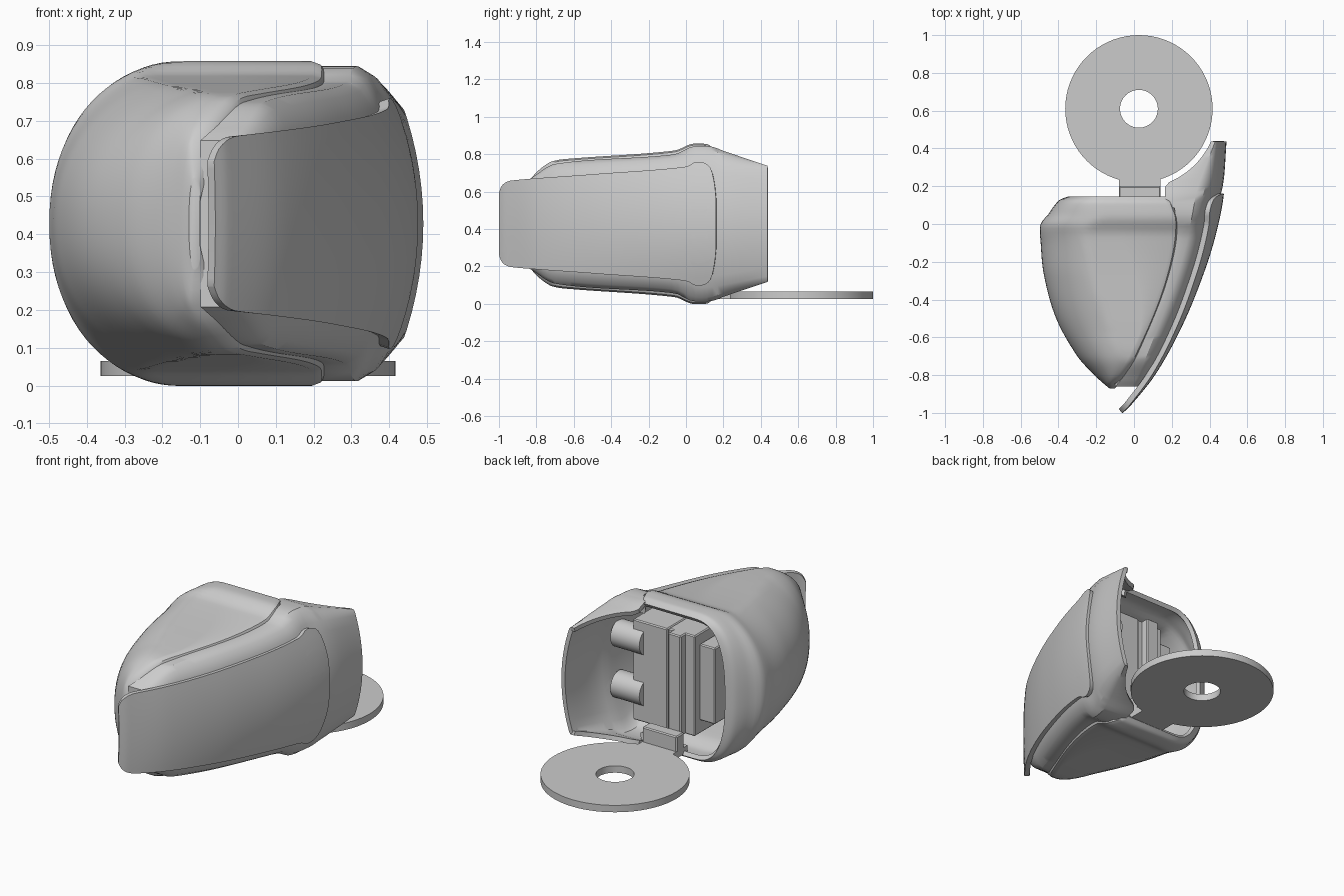
import bpy, bmesh
from math import sin, cos, pi, sqrt, radians
from mathutils import Vector

old = bpy.data.objects.get("Cube")
if old:
    bpy.data.objects.remove(old, do_unlink=True)

ZC = 0.428  # height of the mirror plane
INSIDE = Vector((0.05, -0.2, ZC))

grey = bpy.data.materials.new("plain_grey")
grey.use_nodes = True
grey.diffuse_color = (0.6, 0.6, 0.6, 1)
grey.node_tree.nodes["Principled BSDF"].inputs["Base Color"].default_value = (0.6, 0.6, 0.6, 1)


def curve(*pts):
    """Smooth function through (y, value) points."""
    def slope(i):
        a, b = pts[max(i - 1, 0)], pts[min(i + 1, len(pts) - 1)]
        return (b[1] - a[1]) / (b[0] - a[0])

    def f(y):
        y = min(max(y, pts[0][0]), pts[-1][0])
        i = max(k for k in range(len(pts) - 1) if pts[k][0] <= y)
        (y0, v0), (y1, v1) = pts[i], pts[i + 1]
        d = y1 - y0
        t = (y - y0) / d
        s = t * t * (3 - 2 * t)
        return (v0 + (v1 - v0) * s + d * slope(i) * t * (1 - t) ** 2
                - d * slope(i + 1) * t * t * (1 - t))
    return f


def steps(a, b, n):
    """Rows from a to b, denser at both ends."""
    return [(a + b) / 2 - (b - a) / 2 * cos(pi * i / n) for i in range(n + 1)]


def add_object(name, bm):
    mesh = bpy.data.meshes.new(name)
    bm.to_mesh(mesh)
    bm.free()
    ob = bpy.data.objects.new(name, mesh)
    bpy.context.collection.objects.link(ob)
    mesh.materials.append(grey)
    return ob


def finish(ob, cutters=(), thickness=0):
    bpy.ops.object.select_all(action='DESELECT')
    ob.select_set(True)
    bpy.context.view_layer.objects.active = ob
    if thickness:
        m = ob.modifiers.new("wall", 'SOLIDIFY')
        m.thickness, m.offset = thickness, -1
        bpy.ops.object.modifier_apply(modifier=m.name)
    for c in cutters:
        m = ob.modifiers.new("hole", 'BOOLEAN')
        m.object, m.operation, m.solver = c, 'DIFFERENCE', 'EXACT'
        bpy.ops.object.modifier_apply(modifier=m.name)
    bpy.ops.object.shade_smooth_by_angle(angle=radians(32))


def skin(name, ys, section, cap=False):
    """Open skin through mirrored cross-sections; section(y) runs top to middle."""
    bm = bmesh.new()
    rows = []
    for y in ys:
        half = section(y)
        pts = half + [(x, -z) for x, z in reversed(half[:-1])]
        rows.append([bm.verts.new((x, y, ZC + z)) for x, z in pts])
    for a, b in zip(rows, rows[1:]):
        for i in range(len(a) - 1):
            bm.faces.new((a[i], a[i + 1], b[i + 1], b[i]))
    if cap:
        bm.faces.new(rows[0][::-1])
    bm.normal_update()
    out = sum(f.calc_area() * f.normal.dot(f.calc_center_median() - INSIDE) for f in bm.faces)
    if out < 0:
        bmesh.ops.reverse_faces(bm, faces=bm.faces)
    return add_object(name, bm)


def box(name, x, y, z, bevel=0.006):
    bm = bmesh.new()
    bmesh.ops.create_cube(bm, size=1)
    for v in bm.verts:
        v.co = [lo + (c + 0.5) * (hi - lo) for c, (lo, hi) in zip(v.co, (x, y, z))]
    if bevel:
        bmesh.ops.bevel(bm, geom=bm.edges[:], offset=bevel, segments=1, affect='EDGES')
    finish(add_object(name, bm))


def rod(name, x0, x1, r0, r1, y, z):
    """Cone or cylinder along x."""
    bm = bmesh.new()
    bmesh.ops.create_cone(bm, cap_ends=True, segments=32, radius1=r0, radius2=r1, depth=x1 - x0)
    for v in bm.verts:
        v.co = (v.co.z + (x0 + x1) / 2, y + v.co.x, z + v.co.y)
    bmesh.ops.recalc_face_normals(bm, faces=bm.faces)
    return add_object(name, bm)


# Domed body: rounded sections clipped by a sloping flat top
body_left = curve((-.87, -.13), (-.85, -.155), (-.8, -.21), (-.7, -.3), (-.5, -.412), (-.27, -.477),
                  (-.1, -.494), (0, -.495), (.05, -.455), (.1, -.42), (.13, -.39), (.145, -.35))
body_right = curve((-.87, -.1), (-.85, -.08), (-.8, -.04), (-.7, .02), (-.4, .15), (-.15, .22),
                   (.02, .235), (.1, .21), (.145, .19))
body_flat = curve((-.87, -.11), (-.8, -.06), (-.7, 0), (-.5, .04), (-.3, .02), (-.06, -.08),
                  (0, -.13), (.145, -.15))
body_round = curve((-.87, .12), (-.85, .2), (-.8, .275), (-.7, .342), (-.5, .385), (-.3, .412),
                   (-.06, .425), (.11, .427), (.145, .405))
body_top = curve((-.87, .2), (-.8, .3), (-.7, .338), (-.6, .35), (-.06, .392), (.03, .427),
                 (.145, .427))
body_power = curve((-.87, 2.1), (-.3, 2.15), (0, 2.2), (.145, 2.6))


def body_section(y):
    l, r, p = body_left(y), body_right(y), 2 / body_power(y)
    h = min(body_round(y), body_top(y))
    d = min(0.035, (r - l) * 0.4)
    f = min(body_flat(y), r - 1.3 * d)
    pts = [(r, h - 0.06), (r - 0.1 * d, h - 0.025), (r - 0.4 * d, h - 0.008), (r - d, h)]
    for i in range(22):
        a = pi / 2 * i / 21
        z = body_round(y) * max(cos(a), 0) ** p
        pts.append((f - (f - l) * sin(a) ** p, min(z, h)))
    pts[-1] = (l, 0)
    return pts


body = skin("domed_body", steps(-.87, .145, 56), body_section, cap=True)
finish(body, thickness=0.025)

# Side wall shared by the frame and the cover
plan = curve((-1, -.06), (-.97, -.025), (-.79, .118), (-.53, .26), (-.26, .37), (-.05, .435),
             (.16, .476), (.437, .49))
lean = curve((-1, .01), (-.8, .025), (0, .048), (.437, .05))


def wall(y, z):
    return plan(y) - lean(y) * (z / 0.3) ** 2


# Frame with rear flange
frame_high = curve((-.86, .22), (-.82, .25), (-.7, .32), (-.06, .372), (.03, .412), (.14, .412),
                   (.2, .39), (.437, .31))
frame_edge = curve((-.86, .2), (-.7, .25), (0, .31), (.06, .34), (.15, .335), (.437, .28))
frame_inset = curve((-.86, .08), (-.6, .12), (-.3, .135), (.1, .15), (.2, .14), (.437, .06))
gap = curve((-.86, .03), (.09, .028), (.17, .014), (.25, .006), (.437, 0))


def frame_section(y):
    h, e = frame_high(y), frame_edge(y)
    top = plan(y) - frame_inset(y)
    inner = max(top - 0.1, body_right(y) - 0.01)
    if y > 0.1:  # clearance around the disc
        inner = max(.165, .025 + sqrt(max(0, .42 ** 2 - (y - .61) ** 2)))
    inner = min(inner, top - 0.015)

    def side(z):
        return wall(y, z) - gap(y)
    mid = (top + (side(e) - top) * 0.55, h - (h - e) * 0.3)
    return [(inner, h), (top, h), mid] + [(side(e * k / 6), e * k / 6) for k in range(6, -1, -1)]


frame = skin("side_frame", steps(-.86, .437, 60), frame_section, cap=True)

# Outer cover plate
cover_high = curve((-1, .165), (-.99, .195), (-.97, .218), (-.93, .232), (-.5, .265), (0, .305),
                   (.05, .33), (.1, .325), (.135, .29), (.153, .21), (.16, .14))


def cover_section(y):
    h = cover_high(y)
    return [(wall(y, h * k / 8), h * k / 8) for k in range(8, -1, -1)]


cover = skin("cover_plate", steps(-1, .16, 48), cover_section)

# Countersunk holes with bosses behind them
cutters = []
for side, z in (("lower", .283), ("upper", .577)):
    cutters.append(rod(side + "_hole_cutter", .37, .5, .04, .1, .065, z))
    finish(rod(side + "_boss", .2, .385, .076, .076, .065, z))
    finish(rod(side + "_screw", .38, .412, .038, .034, .065, z))
finish(frame, cutters, 0.025)
finish(cover, cutters, 0.028)
for c in cutters:
    bpy.data.objects.remove(c, do_unlink=True)

# Inner mechanism blocks
box("main_block", (.05, .27), (-.12, .1), (.12, .7))
box("centre_block", (-.12, .05), (-.12, .09), (.12, .7))
box("centre_ridge", (-.06, .02), (-.1, .135), (.12, .7))
box("side_block", (-.22, -.12), (-.2, .05), (.2, .64))

# Flat washer disc with its hinge tab
bm = bmesh.new()
ring = []
N = 72
for i in range(N):
    a = 2 * pi * i / N
    ring.append([bm.verts.new((.026 + r * cos(a), .61 + r * sin(a), z))
                 for r, z in ((.1, .025), (.39, .025), (.39, .065), (.1, .065))])
for i in range(N):
    a, b = ring[i], ring[(i + 1) % N]
    for k in range(4):
        bm.faces.new((a[k], b[k], b[(k + 1) % 4], a[(k + 1) % 4]))
bmesh.ops.recalc_face_normals(bm, faces=bm.faces)
finish(add_object("washer_disc", bm))
box("hinge_tab", (-.08, .14), (.1, .25), (.025, .064), 0)
box("hinge_upright", (-.08, .14), (.13, .2), (.03, .15))
